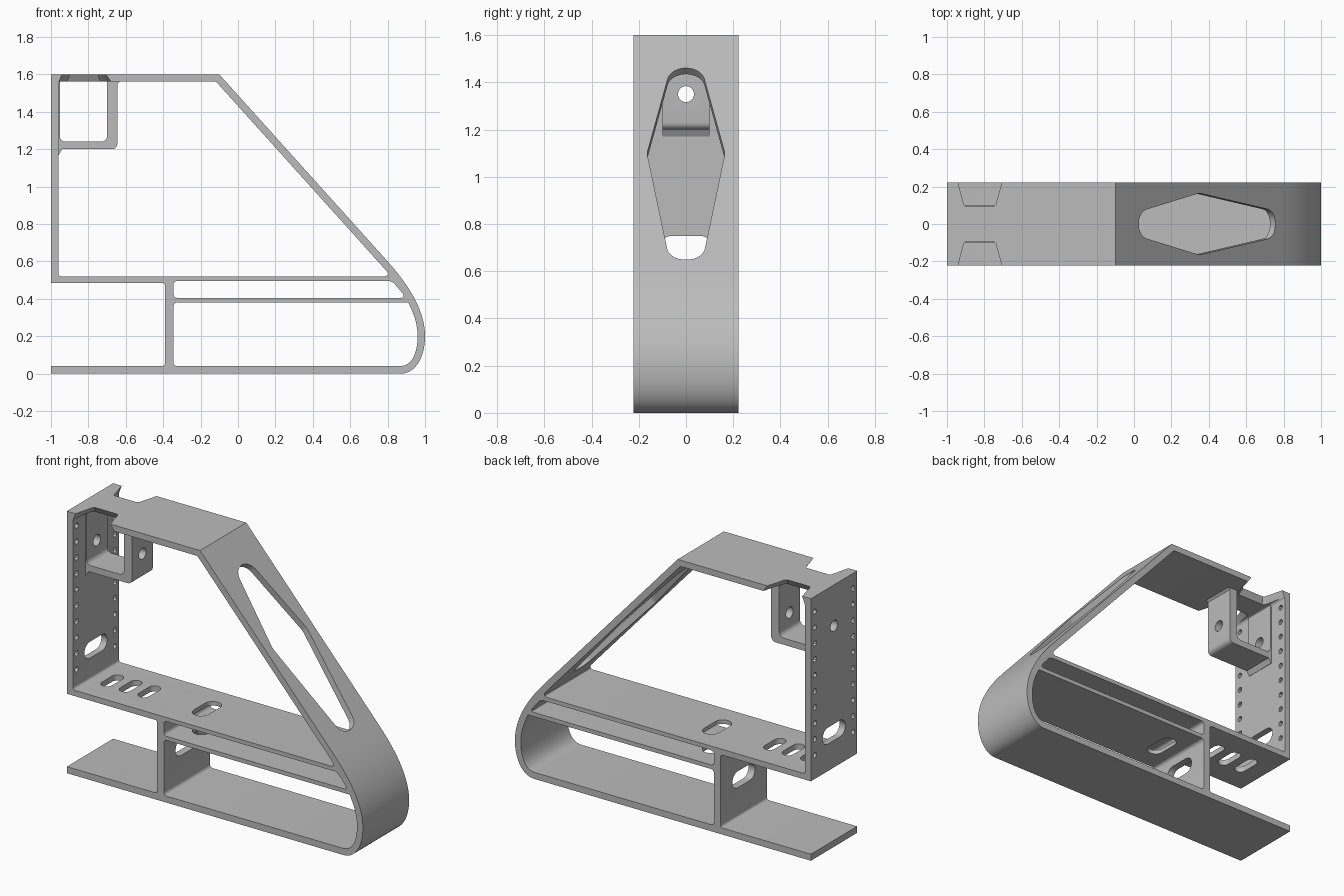
import bpy, bmesh, math
from mathutils import Vector
from mathutils.geometry import interpolate_bezier

if "Cube" in bpy.data.objects:
    bpy.data.objects.remove(bpy.data.objects["Cube"])

HALF = 0.223  # half the depth of the frame

grey = bpy.data.materials.new("plain grey")
grey.use_nodes = True
grey.diffuse_color = (0.5, 0.5, 0.5, 1)
grey.node_tree.nodes["Principled BSDF"].inputs["Base Color"].default_value = (0.5, 0.5, 0.5, 1)


def rounded(points, steps=6):
    """Round each corner given as (a, b, radius); (a, b) stays sharp."""
    out = []
    for i, p in enumerate(points):
        c = Vector(p[:2])
        if len(p) == 2:
            out.append(c)
            continue
        a = Vector(points[i - 1][:2]) - c
        b = Vector(points[(i + 1) % len(points)][:2]) - c
        a, b = a.normalized() * p[2], b.normalized() * p[2]
        out += interpolate_bezier(c + a, c + a * 0.45, c + b * 0.45, c + b, steps)
    return out


def bend(a, b, c, d, n=16):
    return [tuple(v) for v in interpolate_bezier(Vector(a), Vector(b), Vector(c), Vector(d), n)]


def stadium(u, v, length, width, n=10):
    """Slot outline, long along u."""
    r, h = width / 2, (length - width) / 2
    out = []
    for side, start in ((1, -math.pi / 2), (-1, math.pi / 2)):
        for k in range(n + 1):
            t = start + math.pi * k / n
            out.append(Vector((u + side * h + r * math.cos(t), v + r * math.sin(t))))
    return out


def circle(u, v, r, n=20):
    return [Vector((u + r * math.cos(math.tau * k / n), v + r * math.sin(math.tau * k / n)))
            for k in range(n)]


def loft(bm, ring_a, ring_b):
    """Closed solid between two matching rings."""
    va, vb = [bm.verts.new(p) for p in ring_a], [bm.verts.new(p) for p in ring_b]
    bm.faces.new(va)
    bm.faces.new(vb)
    for i in range(len(va)):
        j = (i + 1) % len(va)
        bm.faces.new((va[i], va[j], vb[j], vb[i]))


def cut_x(bm, outline, x0, x1):
    loft(bm, [(x0, p[0], p[1]) for p in outline], [(x1, p[0], p[1]) for p in outline])


def cut_z(bm, outline, z0, z1):
    loft(bm, [(p[1], p[0], z0) for p in outline], [(p[1], p[0], z1) for p in outline])


def finish(bm, name):
    bmesh.ops.recalc_face_normals(bm, faces=bm.faces)
    mesh = bpy.data.meshes.new(name)
    bm.to_mesh(mesh)
    bm.free()
    mesh.materials.append(grey)
    ob = bpy.data.objects.new(name, mesh)
    bpy.context.collection.objects.link(ob)
    return ob


def extrusion(name, loops, half):
    """Side profile with window loops, extruded across the depth."""
    bm = bmesh.new()
    for loop in loops:
        vs = [bm.verts.new((p[0], -half, p[1])) for p in loop]
        for i in range(len(vs)):
            bm.edges.new((vs[i - 1], vs[i]))
    bmesh.ops.remove_doubles(bm, verts=bm.verts, dist=1e-5)
    bmesh.ops.triangle_fill(bm, use_beauty=True, edges=bm.edges[:])
    res = bmesh.ops.extrude_face_region(bm, geom=bm.faces[:])
    moved = [g for g in res["geom"] if isinstance(g, bmesh.types.BMVert)]
    bmesh.ops.translate(bm, verts=moved, vec=(0, 2 * half, 0))
    return finish(bm, name)


# Frame: outer outline and three windows
outer = rounded(
    [(-1, 1.6), (-0.1, 1.6)]
    + bend((0.8, 0.6), (0.91, 0.477), (1, 0.34), (1, 0.2))
    + bend((1, 0.2), (1, 0.09), (0.95, 0), (0.87, 0))[1:]
    + [(-1, 0), (-1, 0.04), (-0.39, 0.04, 0.015), (-0.39, 0.485, 0.015), (-1, 0.485)])
upper_window = rounded([(-0.96, 1.562, 0.015), (-0.118, 1.562, 0.01),
                        (0.82, 0.52, 0.04), (-0.96, 0.52, 0.015)])
middle_window = rounded([(-0.345, 0.495, 0.02), (0.825, 0.495, 0.02),
                         (0.9, 0.405, 0.03), (-0.345, 0.405, 0.02)])
lower_window = rounded(
    [(-0.345, 0.38, 0.02)]
    + bend((0.91, 0.38), (0.945, 0.31), (0.96, 0.26), (0.96, 0.2))
    + bend((0.96, 0.2), (0.96, 0.11), (0.93, 0.04), (0.865, 0.04))[1:]
    + [(-0.345, 0.04, 0.02)])
frame = extrusion("frame", [outer, upper_window, middle_window, lower_window], HALF)

# Bracket hanging inside the upper corner, with a thin pad on the wall
bracket = extrusion("hanging_bracket", [rounded([
    (-0.98, 1.17), (-0.958, 1.17), (-0.94, 1.2), (-0.645, 1.2, 0.03), (-0.645, 1.55),
    (-0.63, 1.565), (-0.63, 1.58), (-0.7, 1.58), (-0.7, 1.24, 0.03),
    (-0.953, 1.24, 0.03), (-0.953, 1.58), (-0.98, 1.58)])], 0.1)

# All cut-outs
bm = bmesh.new()
cut_x(bm, circle(0, 1.35, 0.034), -1.1, -0.5)            # round hole through wall and bracket
cut_x(bm, stadium(0, 0.7, 0.22, 0.1), -1.1, -0.9)        # wall slot
cut_x(bm, stadium(0, 0.27, 0.22, 0.1), -0.45, -0.3)      # post slot
for side in (-1, 1):                                     # rows of small holes
    for i in range(10):
        cut_x(bm, circle(side * 0.185, 0.63 + i * 0.0975, 0.016, 12), -1.1, -0.9)
for x in (-0.85, -0.725, -0.6):                          # floor slots
    cut_z(bm, stadium(0, x, 0.17, 0.07), 0.45, 0.55)
cut_z(bm, stadium(0, -0.21, 0.21, 0.1), 0.35, 0.55)      # slot through floor and shelf

# Undercut notches in the top plate
for side in (-1, 1):
    top = [(-0.942, 0.23), (-0.91, 0.105), (-0.9, 0.095), (-0.75, 0.095), (-0.74, 0.105), (-0.705, 0.23)]
    low = [(-0.959, 0.23), (-0.935, 0.09), (-0.915, 0.07), (-0.735, 0.07), (-0.715, 0.09), (-0.675, 0.23)]
    loft(bm, [(x, side * y, 1.601) for x, y in top], [(x, side * y, 1.559) for x, y in low])

# Long six-sided opening square to the sloping panel
along = Vector((0.9, 0, -1)).normalized()
normal = Vector((1, 0, 0.9)).normalized()
start = Vector((-0.1, 0, 1.6))
opening = rounded([(0.188, -0.065, 0.06), (0.673, -0.165, 0.015), (1.279, -0.07, 0.06),
                   (1.279, 0.07, 0.06), (0.673, 0.165, 0.015), (0.188, 0.065, 0.06)])
rings = [[start + along * p[0] + Vector((0, p[1], 0)) + normal * d for p in opening]
         for d in (-0.08, 0.05)]
loft(bm, *rings)
cutter = finish(bm, "cutter")
cutter.hide_render = True

# Cut and shade
for ob in (frame, bracket):
    mod = ob.modifiers.new("cutouts", "BOOLEAN")
    mod.operation = "DIFFERENCE"
    mod.solver = "EXACT"
    mod.object = cutter
    bpy.ops.object.select_all(action="DESELECT")
    ob.select_set(True)
    bpy.context.view_layer.objects.active = ob
    bpy.ops.object.modifier_apply(modifier=mod.name)
    bpy.ops.object.shade_smooth_by_angle(angle=math.radians(30))
bpy.data.objects.remove(cutter)
